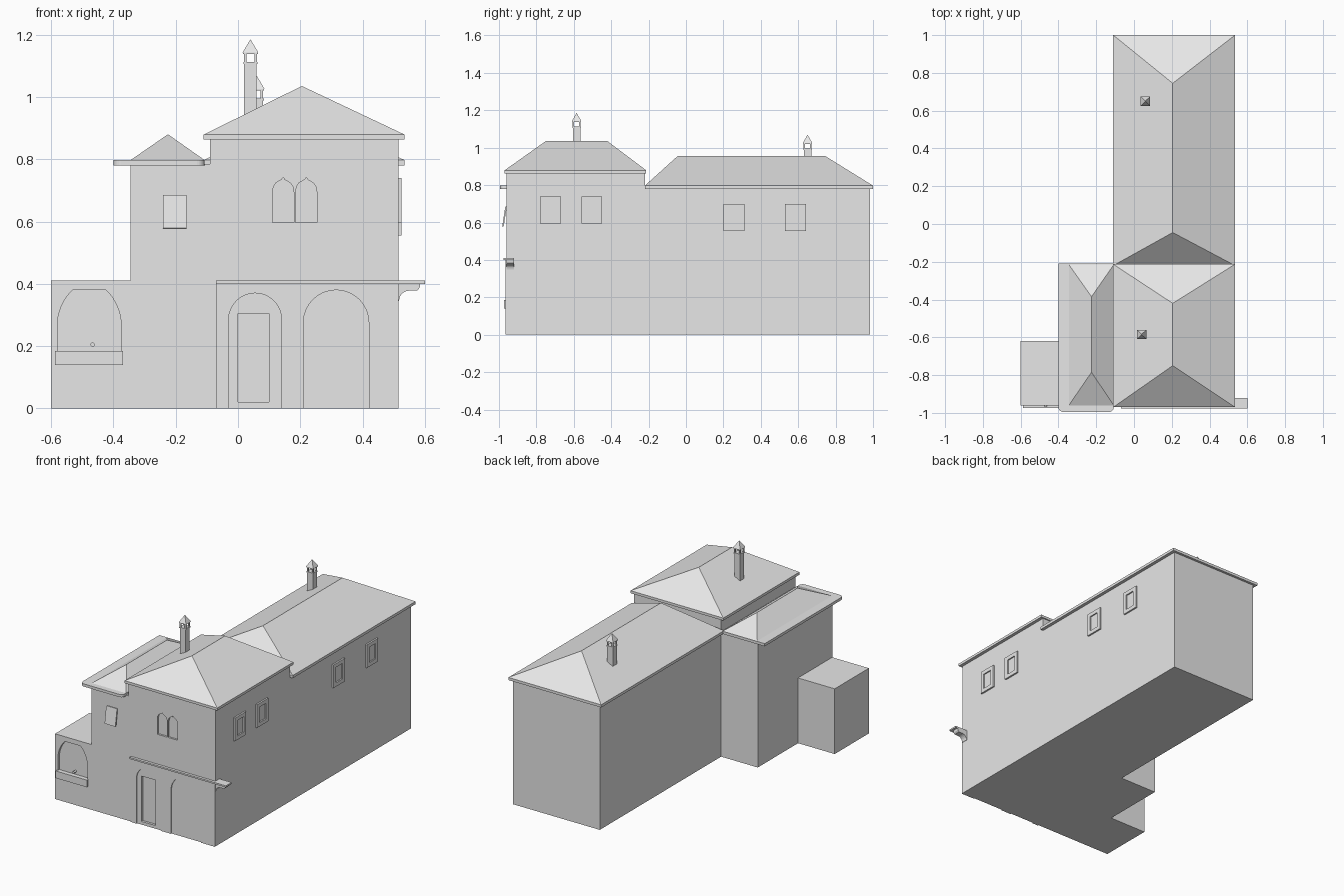
import bpy, bmesh, math
from mathutils import Vector

if "Cube" in bpy.data.objects:
    bpy.data.objects.remove(bpy.data.objects["Cube"])

GREY = (0.8, 0.8, 0.8, 1)
plaster = bpy.data.materials.new("pale_grey")
plaster.use_nodes = True
plaster.diffuse_color = GREY
plaster.node_tree.nodes["Principled BSDF"].inputs["Base Color"].default_value = GREY


def finish(name, bm):
    bmesh.ops.recalc_face_normals(bm, faces=bm.faces)
    mesh = bpy.data.meshes.new(name)
    bm.to_mesh(mesh)
    bm.free()
    mesh.materials.append(plaster)
    ob = bpy.data.objects.new(name, mesh)
    bpy.context.collection.objects.link(ob)
    return ob


def prism(name, points, low, high, axis="y"):
    """Extrude a flat outline along y (x,z points) or z (x,y points)."""
    bm = bmesh.new()
    place = (lambda a, b: (a, low, b)) if axis == "y" else (lambda a, b: (a, b, low))
    face = bm.faces.new([bm.verts.new(place(a, b)) for a, b in points])
    new = bmesh.ops.extrude_face_region(bm, geom=[face])["geom"]
    shift = Vector((0, high - low, 0) if axis == "y" else (0, 0, high - low))
    bmesh.ops.translate(bm, vec=shift, verts=[v for v in new if isinstance(v, bmesh.types.BMVert)])
    return finish(name, bm)


def box(name, x, y, z):
    return prism(name, [(x[0], y[0]), (x[1], y[0]), (x[1], y[1]), (x[0], y[1])], z[0], z[1], "z")


def hip_roof(name, x, y, ridge_x, ridge_y, z, top):
    bm = bmesh.new()
    a, b, c, d = [bm.verts.new((px, py, z)) for px, py in
                  ((x[0], y[0]), (x[1], y[0]), (x[1], y[1]), (x[0], y[1]))]
    r, s = [bm.verts.new((ridge_x, py, top)) for py in ridge_y]
    for f in ((a, b, r), (b, c, s, r), (c, d, s), (d, a, r, s), (d, c, b, a)):
        bm.faces.new(f)
    return finish(name, bm)


def arc(cx, cz, r, start, end, n=16):
    return [(cx + r * math.cos(math.radians(start + (end - start) * i / n)),
             cz + r * math.sin(math.radians(start + (end - start) * i / n))) for i in range(n + 1)]


def carve(target, cutter):
    mod = target.modifiers.new("opening", "BOOLEAN")
    mod.operation, mod.solver, mod.object = "DIFFERENCE", "EXACT", cutter
    bpy.context.view_layer.objects.active = target
    bpy.ops.object.modifier_apply(modifier=mod.name)
    bpy.data.objects.remove(cutter)


FRONT = -0.96

# Wall blocks
main = box("main_walls", (-0.09, 0.515), (FRONT, -0.22), (0, 0.87))
box("rear_walls", (-0.09, 0.515), (-0.22, 0.985), (0, 0.79))
box("wing_walls", (-0.345, -0.09), (FRONT, -0.22), (0, 0.785))
annex = box("annex_walls", (-0.6, -0.345), (FRONT, -0.62), (0, 0.41))

# Roofs with their eaves
box("main_eave", (-0.11, 0.535), (-0.97, -0.213), (0.863, 0.879))
hip_roof("main_roof", (-0.11, 0.535), (-0.97, -0.213), 0.205, (-0.75, -0.42), 0.879, 1.035)
box("rear_eave", (-0.11, 0.535), (-0.22, 1.0), (0.78, 0.797))
hip_roof("rear_roof", (-0.11, 0.535), (-0.22, 1.0), 0.205, (-0.045, 0.745), 0.797, 0.955)
eave = [(-0.107, -0.21), (-0.4, -0.21)] + arc(-0.375, -0.97, 0.025, 180, 270, 5) \
    + arc(-0.132, -0.97, 0.025, 270, 360, 5)
prism("wing_eave", eave, 0.78, 0.797, "z")
hip_roof("wing_roof", (-0.345, -0.107), (FRONT, -0.215), -0.225, (-0.785, -0.385), 0.797, 0.88)

# Chimneys: shaft, open lantern on corner posts, pyramid cap
for name, cx, cy, base, top in (("front", 0.04, -0.585, 0.9, 1.185), ("rear", 0.06, 0.65, 0.82, 1.068)):
    def stack(part, half, low, high):
        box(name + "_chimney_" + part, (cx - half, cx + half), (cy - half, cy + half),
            (top - low if low else base, top - high))
    stack("shaft", 0.02, 0, 0.08)
    stack("collar", 0.023, 0.08, 0.073)
    stack("cap_plate", 0.024, 0.047, 0.042)
    for sx in (-1, 1):
        for sy in (-1, 1):
            px, py = cx + sx * 0.017, cy + sy * 0.017
            box(name + "_chimney_post", (px - 0.004, px + 0.004), (py - 0.004, py + 0.004),
                (top - 0.073, top - 0.047))
    hip_roof(name + "_chimney_cap", (cx - 0.025, cx + 0.025), (cy - 0.025, cy + 0.025),
             cx, (cy - 0.0005, cy + 0.0005), top - 0.042, top)

# Portico facing with two round arches, cornice and scrolled bracket
facing = [(-0.07, 0), (-0.03, 0)] + arc(0.055, 0.285, 0.085, 180, 0) + [(0.14, 0), (0.21, 0)] \
    + arc(0.315, 0.275, 0.105, 180, 0) + [(0.42, 0), (0.515, 0), (0.515, 0.4), (-0.07, 0.4)]
prism("portico_facing", facing, FRONT - 0.006, FRONT)
box("portico_cornice", (-0.07, 0.6), (-0.977, -0.92), (0.4, 0.41))
bracket = [(0.51, 0.345), (0.517, 0.345)] + arc(0.55, 0.345, 0.033, 180, 90, 6) \
    + [(0.575, 0.378), (0.583, 0.387), (0.585, 0.4), (0.51, 0.4)]
prism("cornice_bracket", bracket, FRONT, -0.92)

# Recessed door and pair of ogee windows
carve(main, box("door_cutter", (0, 0.1), (FRONT - 0.1, FRONT + 0.015), (0.02, 0.305)))
for cx in (0.145, 0.219):
    side = [(0.034, 0.597), (0.034, 0.695), (0.031, 0.712), (0.024, 0.723), (0.013, 0.73), (0.005, 0.734)]
    ogee = [(cx + dx, z) for dx, z in side] + [(cx, 0.742)] + [(cx - dx, z) for dx, z in reversed(side)]
    carve(main, prism("window_cutter", ogee, FRONT - 0.1, FRONT + 0.012))

# Pointed niche with basin and tap on the annex
half = arc(-0.535, 0.265, 0.16, 0, 46, 8)
pointed = [(-0.375, 0.185)] + half[:-1] + [(-0.4775, 0.38)]
pointed = pointed[:1] + [(x, z) for x, z in half if x > -0.43] + [(-0.4775, 0.38)]
pointed += [(-0.955 - x, z) for x, z in reversed(pointed[:-1])]
carve(annex, prism("niche_cutter", pointed, FRONT - 0.1, FRONT + 0.015))
box("basin", (-0.587, -0.37), (-0.973, FRONT + 0.01), (0.14, 0.185))
prism("tap", arc(-0.467, 0.205, 0.007, 0, 330, 11), FRONT - 0.006, FRONT + 0.016)

# Tilted shutter on the wing
shutter = box("wing_shutter", (-0.24, -0.165), (-0.004, 0.004), (-0.108, 0))
shutter.location = (0, FRONT - 0.002, 0.685)
shutter.rotation_euler.x = -math.radians(9)

# Framed windows along the right wall
for y, z in ((-0.78, 0.595), (-0.56, 0.595), (0.2, 0.555), (0.53, 0.555)):
    frame = box("side_window_frame", (0.51, 0.525), (y, y + 0.112), (z, z + 0.145))
    carve(frame, box("pane_cutter", (0.517, 0.6), (y + 0.024, y + 0.088), (z + 0.024, z + 0.121)))
